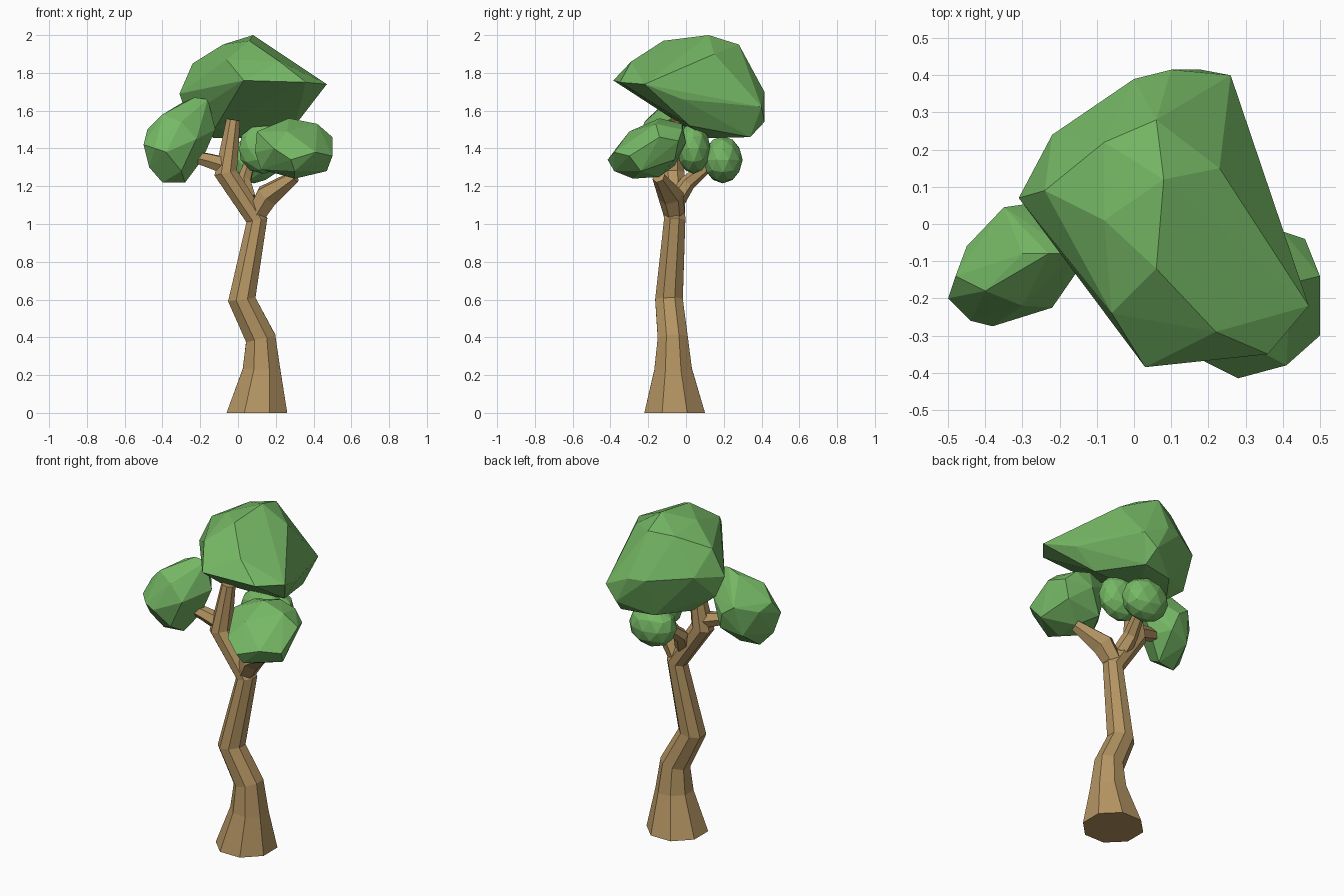
import bpy, bmesh, math
from mathutils import Vector


def material(name, color):
    m = bpy.data.materials.new(name)
    m.diffuse_color = color
    return m


BARK = material("bark", (0.46, 0.30, 0.125, 1))
LEAF = material("leaf", (0.18, 0.48, 0.13, 1))


def finish(name, bm, mat):
    bmesh.ops.recalc_face_normals(bm, faces=bm.faces[:])
    me = bpy.data.meshes.new(name)
    bm.to_mesh(me)
    bm.free()
    me.materials.append(mat)
    ob = bpy.data.objects.new(name, me)
    bpy.context.collection.objects.link(ob)
    return ob


def tube(name, path, sides, first_dir=None):
    """Faceted limb through (x, y, z, radius) stations."""
    bm = bmesh.new()
    pts = [Vector(p[:3]) for p in path]
    rings = []
    for i, p in enumerate(pts):
        d = Vector((0, 0, 0))
        if i > 0:
            d += (p - pts[i - 1]).normalized()
        if i < len(pts) - 1:
            d += (pts[i + 1] - p).normalized()
        if i == 0 and first_dir:
            d = Vector(first_dir)
        q = Vector((0, 0, 1)).rotation_difference(d.normalized())
        ring = []
        for k in range(sides):
            a = 2 * math.pi * (k + 0.5) / sides
            v = q @ Vector((math.cos(a), math.sin(a), 0))
            ring.append(bm.verts.new(p + v * path[i][3]))
        rings.append(ring)
    for a, b in zip(rings, rings[1:]):
        for k in range(sides):
            n = (k + 1) % sides
            bm.faces.new((a[k], a[n], b[n], b[k]))
    bm.faces.new(rings[0][::-1])
    bm.faces.new(rings[-1])
    return finish(name, bm, BARK)


def clump(name, points):
    """Faceted leaf mass: convex skin around a few corner points."""
    bm = bmesh.new()
    for p in points:
        bm.verts.new(p)
    res = bmesh.ops.convex_hull(bm, input=bm.verts[:])
    loose = {g for g in res["geom_interior"] + res["geom_unused"]
             if isinstance(g, bmesh.types.BMVert)}
    bmesh.ops.delete(bm, geom=list(loose), context='VERTS')
    return finish(name, bm, LEAF)


def round_clump(name, center, radii):
    bm = bmesh.new()
    bmesh.ops.create_icosphere(bm, subdivisions=2, radius=1)
    for v in bm.verts:
        v.co = Vector(center) + Vector([c * r for c, r in zip(v.co, radii)])
    return finish(name, bm, LEAF)


# trunk bending into the main left limb
tube("trunk", [(0.10, -0.06, 0, 0.174), (0.125, -0.068, 0.23, 0.108),
               (0.12, -0.07, 0.395, 0.086), (0.02, -0.09, 0.60, 0.079),
               (0.10, -0.06, 1.02, 0.061), (-0.065, -0.07, 1.27, 0.066),
               (-0.025, -0.055, 1.55, 0.04)], 8, (0, 0, 1))

# side branches
tube("right_branch", [(0.09, -0.06, 1.04, 0.055), (0.155, -0.08, 1.15, 0.068),
                      (0.30, -0.145, 1.25, 0.035)], 6)
tube("left_branch", [(-0.07, -0.07, 1.31, 0.05), (-0.17, -0.08, 1.34, 0.04),
                     (-0.26, -0.09, 1.36, 0.03)], 6)
tube("back_branch", [(0.05, -0.05, 1.13, 0.05), (0.03, 0.01, 1.22, 0.042),
                     (0.06, 0.13, 1.32, 0.03)], 6)

# crown
clump("crown_leaves", [
    (0.08, 0.12, 2.0), (0.06, -0.12, 1.97), (-0.08, 0.01, 1.95), (0.06, 0.28, 1.95),
    (0.22, -0.29, 1.86), (0.23, 0.15, 1.90), (-0.24, 0.09, 1.85), (-0.06, -0.24, 1.87),
    (0.03, -0.385, 1.76), (0.36, -0.35, 1.75), (0.47, -0.22, 1.74), (-0.31, 0.07, 1.69),
    (-0.22, 0.24, 1.72), (0, 0.39, 1.70), (0.10, 0.415, 1.70), (0.18, 0.415, 1.54),
    (0.26, 0.40, 1.62), (0.40, -0.02, 1.66), (0.30, 0.02, 1.52), (0.20, 0.34, 1.46),
    (0.05, 0.10, 1.455), (-0.13, 0.12, 1.455), (-0.27, 0.10, 1.57), (0, 0.30, 1.46),
    (0.10, 0.0, 1.52), (-0.12, 0.0, 1.51), (-0.08, 0.22, 1.93)])

# left leaves
clump("left_leaves", [
    (-0.50, -0.20, 1.42), (-0.48, -0.14, 1.50), (-0.45, -0.06, 1.46), (-0.40, -0.18, 1.58),
    (-0.35, 0.045, 1.50), (-0.28, 0.055, 1.45), (-0.30, -0.08, 1.64), (-0.23, -0.08, 1.67),
    (-0.16, -0.08, 1.66), (-0.12, -0.08, 1.50), (-0.19, -0.08, 1.34), (-0.28, -0.12, 1.22),
    (-0.40, -0.14, 1.22), (-0.47, -0.17, 1.30), (-0.22, -0.225, 1.45), (-0.38, -0.275, 1.38),
    (-0.44, -0.26, 1.40), (-0.18, 0.0, 1.52), (-0.38, 0.0, 1.32), (-0.30, -0.22, 1.54),
    (-0.30, -0.22, 1.28), (-0.25, 0.03, 1.35)])

# right leaves
clump("right_leaves", [
    (0.28, -0.415, 1.34), (0.41, -0.38, 1.38), (0.19, -0.37, 1.40), (0.50, -0.30, 1.36),
    (0.50, -0.14, 1.46), (0.46, -0.04, 1.44), (0.40, -0.02, 1.50), (0.27, -0.14, 1.56),
    (0.15, -0.06, 1.51), (0.30, -0.02, 1.53), (0.42, -0.16, 1.53), (0.26, -0.30, 1.49),
    (0.09, -0.20, 1.38), (0.10, -0.18, 1.49), (0.12, -0.22, 1.29), (0.30, -0.28, 1.24),
    (0.30, -0.14, 1.25), (0.47, -0.24, 1.28), (0.30, 0.0, 1.43), (0.42, -0.06, 1.34),
    (0.20, -0.06, 1.31), (0.30, -0.38, 1.28)])

# small back leaves
round_clump("back_leaves", (0.085, 0.195, 1.34), (0.145, 0.105, 0.125))
round_clump("middle_leaves", (0.135, 0.04, 1.40), (0.135, 0.09, 0.135))
